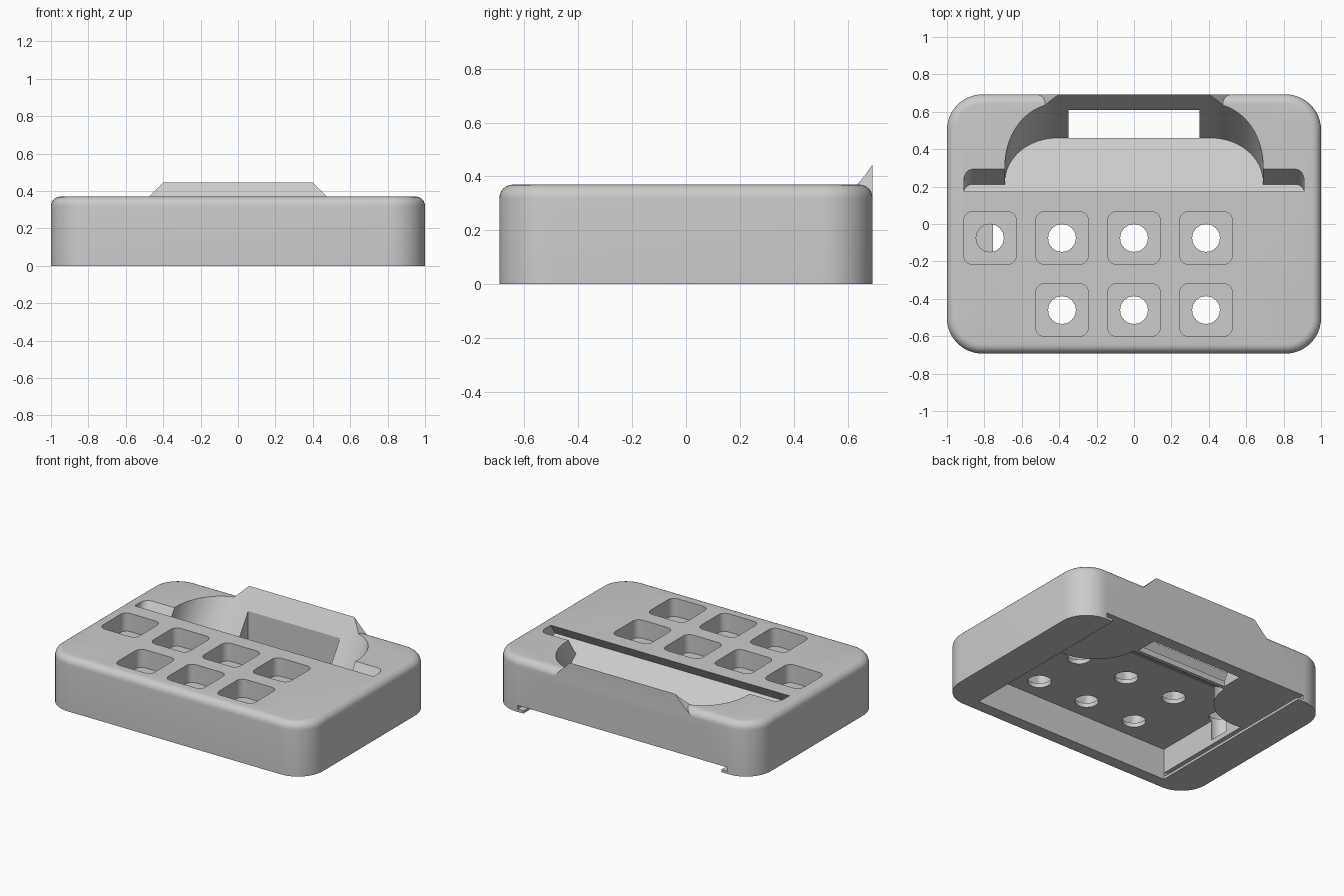
import bpy, bmesh, math
from mathutils import Vector as V

if "Cube" in bpy.data.objects:
    bpy.data.objects.remove(bpy.data.objects["Cube"])

X, Y, Z = V((1, 0, 0)), V((0, 1, 0)), V((0, 0, 1))
W, D, H = 1.0, 0.693, 0.37            # half width, half depth, height

grey = bpy.data.materials.new("plain grey")
grey.diffuse_color = (0.6, 0.6, 0.6, 1)
grey.use_nodes = True
grey.node_tree.nodes["Principled BSDF"].inputs["Base Color"].default_value = grey.diffuse_color


def prism(name, pts, origin, u, v, sweep, fillet=0):
    """Sweep a flat profile; optionally round the edges of the far cap."""
    bm = bmesh.new()
    base = bm.faces.new([bm.verts.new(V(origin) + u * a + v * b) for a, b in pts])
    ext = bmesh.ops.extrude_face_region(bm, geom=[base], use_keep_orig=True)["geom"]
    bmesh.ops.translate(bm, vec=sweep, verts=[g for g in ext if isinstance(g, bmesh.types.BMVert)])
    bmesh.ops.recalc_face_normals(bm, faces=bm.faces[:])
    if fillet:
        cap = next(g for g in ext if isinstance(g, bmesh.types.BMFace))
        bmesh.ops.bevel(bm, geom=cap.edges[:], offset=fillet, segments=6,
                        profile=0.5, affect='EDGES')
    me = bpy.data.meshes.new(name)
    bm.to_mesh(me)
    bm.free()
    me.materials.append(grey)
    ob = bpy.data.objects.new(name, me)
    bpy.context.collection.objects.link(ob)
    return ob


def arc(cx, cy, r, a0, a1, n):
    return [(cx + r * math.cos(math.radians(a0 + (a1 - a0) * i / n)),
             cy + r * math.sin(math.radians(a0 + (a1 - a0) * i / n))) for i in range(n + 1)]


def round_rect(hx, hy, r, n):
    pts = []
    for k, (sx, sy) in enumerate([(1, 1), (-1, 1), (-1, -1), (1, -1)]):
        pts += arc(sx * (hx - r), sy * (hy - r), r, 90 * k, 90 * k + 90, n)
    return pts


def box(name, x0, x1, y0, y1, z0, z1):
    return prism(name, [(x0, y0), (x1, y0), (x1, y1), (x0, y1)], (0, 0, z0), X, Y, Z * (z1 - z0))


def combine(target, tool, op='DIFFERENCE'):
    mod = target.modifiers.new(op, 'BOOLEAN')
    mod.operation, mod.solver, mod.object = op, 'EXACT', tool
    bpy.context.view_layer.objects.active = target
    bpy.ops.object.modifier_apply(modifier=mod.name)
    bpy.data.objects.remove(tool)


# Rounded case body
body = prism("case_body", round_rect(W, D, 0.19, 12), (0, 0, 0), X, Y, Z * H, 0.05)

# Raised back rest lip, its slanted ends running down into the rounded rim
lip = prism("back_lip", [(-0.575, 0.27), (0.575, 0.27), (0.4, 0.445), (-0.4, 0.445)],
            (0, D, 0), X, Z, Y * -0.07)
combine(body, lip, 'UNION')

# Leaning stand recess: wide slot plus rounded pocket, swept along the lean
lean = V((0, 1, 1.55)).normalized()
down = V((0, 1.55, -1)).normalized()
half = [(0.91, 0)] + arc(0.86, 0.05, 0.05, 0, 90, 6) + [(0.69, 0.1)] + arc(0.41, 0.1146, 0.28, 0, 90, 16)
profile = half + [(-a, b) for a, b in reversed(half)]
combine(body, prism("recess_cutter", profile, (0, 0.1284, 0.298), X, down, lean * 0.8))

# Underside: lid channel open at the back, with a thin groove down each side
combine(body, box("lid_channel_cutter", -0.755, 0.755, -0.61, 0.8, -0.05, 0.045))
combine(body, box("lid_groove_cutter", -0.8, 0.8, -0.6, 0.8, 0.018, 0.045))

# Hollow under the keys and the sloped recess floor, leaving a round boss each side
hollow = prism("hollow_cutter", [(-0.61, 0.03), (0.435, 0.03), (0.435, 0.05), (0.18, 0.215), (-0.61, 0.215)],
               (-0.755, 0, 0), Y, Z, X * 1.51)
for side in (-1, 1):
    boss = prism("boss_cutter", arc(0, 0, 0.32, 0, 352.5, 47), (side * 0.69, 0.45, -0.1), X, Y, Z * 0.5)
    combine(hollow, boss)
combine(body, hollow)

# Cable window through the back slope
combine(body, box("window_cutter", -0.35, 0.35, 0.46, 0.61, -0.1, 0.4))

# Key sockets with round through holes
for x, y in [(-0.77, -0.075)] + [(i * 0.385, j) for i in (-1, 0, 1) for j in (-0.075, -0.46)]:
    combine(body, prism("socket_cutter", round_rect(0.14, 0.14, 0.045, 5), (x, y, 0.245), X, Y, Z * 0.2))
    combine(body, prism("hole_cutter", arc(0, 0, 0.074, 0, 348.75, 31), (x, y, 0.08), X, Y, Z * 0.2))

# Smooth curves, crisp edges
bpy.ops.object.select_all(action='DESELECT')
body.select_set(True)
bpy.context.view_layer.objects.active = body
bpy.ops.object.shade_smooth_by_angle(angle=math.radians(30))
